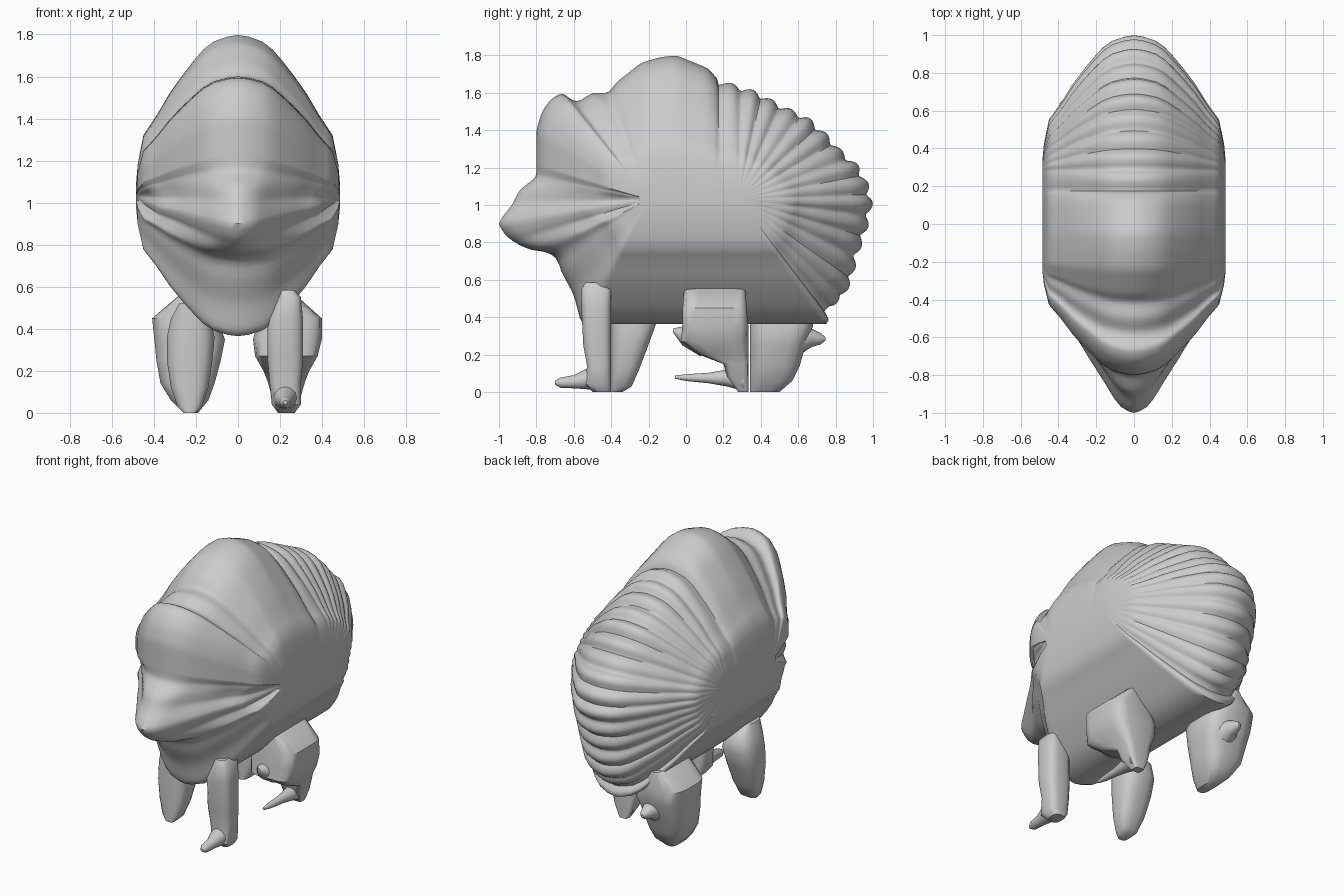
import bpy
import bmesh
import math
from mathutils import Vector

cube = bpy.data.objects.get("Cube")
if cube:
    bpy.data.objects.remove(cube, do_unlink=True)

# One plain grey clay colour for everything
clay = bpy.data.materials.new("grey clay")
clay.use_nodes = True
clay.diffuse_color = (0.6, 0.6, 0.6, 1)
clay.node_tree.nodes["Principled BSDF"].inputs["Base Color"].default_value = clay.diffuse_color


def finish(name, bm, angle):
    """Turn a bmesh into a smooth shaded object."""
    bmesh.ops.remove_doubles(bm, verts=bm.verts, dist=0.0005)
    bmesh.ops.recalc_face_normals(bm, faces=bm.faces)
    mesh = bpy.data.meshes.new(name)
    bm.to_mesh(mesh)
    bm.free()
    mesh.materials.append(clay)
    obj = bpy.data.objects.new(name, mesh)
    bpy.context.collection.objects.link(obj)
    bpy.ops.object.select_all(action='DESELECT')
    obj.select_set(True)
    bpy.context.view_layer.objects.active = obj
    bpy.ops.object.shade_smooth_by_angle(angle=math.radians(angle))
    return obj


def loft(bm, rings):
    """Skin closed rings of points and cap both ends."""
    loops = [[bm.verts.new(p) for p in ring] for ring in rings]
    for a, b in zip(loops, loops[1:]):
        for i in range(len(a)):
            j = (i + 1) % len(a)
            bm.faces.new((a[i], a[j], b[j], b[i]))
    bm.faces.new(loops[0])
    bm.faces.new(loops[-1])


def interpolate(table, t):
    for (t0, v0), (t1, v1) in zip(table, table[1:]):
        if t0 <= t <= t1:
            return v0 + (v1 - v0) * (t - t0) / (t1 - t0)
    return table[-1][1]


# Body: side outline (y, z), from the nose over the back and under the belly
front = [(-1, .9), (-.98, .94), (-.93, 1), (-.89, 1.08), (-.8, 1.15), (-.8, 1.4),
         (-.77, 1.5), (-.72, 1.57), (-.66, 1.6), (-.61, 1.56), (-.58, 1.55),
         (-.5, 1.6), (-.41, 1.6), (-.38, 1.65), (-.24, 1.76), (-.14, 1.79),
         (-.05, 1.8), (.12, 1.73), (.18, 1.66)]
rump = [(.18, 1.66), (.37, 1.6), (.5, 1.53), (.65, 1.46), (.75, 1.37), (.82, 1.29),
        (.92, 1.2), (.97, 1.1), (.99, 1.02), (.96, .87), (.91, .73), (.88, .6),
        (.83, .5), (.76, .46), (.75, .37)]
belly = [(.75, .365), (-.56, .365), (-.6, .52), (-.67, .65), (-.69, .72),
         (-.75, .75), (-.83, .76), (-.9, .79), (-.97, .84), (-1, .9)]


def resample(points, step):
    """Evenly spaced points along a polyline, last point left out."""
    result = []
    for a, b in zip(points, points[1:]):
        a, b = Vector(a), Vector(b)
        count = max(1, round((b - a).length / step))
        result += [a.lerp(b, k / count) for k in range(count)]
    return result


def soften(points):
    last = len(points) - 1
    inner = [(points[i - 1] + points[i] * 2 + points[i + 1]) / 4 for i in range(1, last)]
    return [points[0]] + inner + [points[last]]


# Scalloped folds run along the rump outline
folds = soften(resample(rump, .014))
travel = 0
folded = []
for i, p in enumerate(folds):
    tangent = folds[min(i + 1, len(folds) - 1)] - folds[max(i - 1, 0)]
    normal = Vector((-tangent.y, tangent.x)).normalized()
    folded.append(p + normal * (.03 * abs(math.sin(math.pi * travel / .115)) - .018))
    travel += tangent.length / 2
outline = soften(resample(front, .025)) + folded + soften(resample(belly, .03))

# Half width of the body from the spine (0) to the middle of the flank (1)
half_width = [(0, 0), (.01, .05), (.04, .115), (.09, .165), (.15, .205), (.25, .265),
              (.36, .325), (.5, .388), (.62, .45), (.8, .477), (1, .49)]
depths = [d for d, w in half_width[:-1]]
depths += [.2, .3, .43, .56, .7, .92]
depths.sort()


def body_ring(depth, side):
    ring = []
    scale = 1 - depth
    for p in outline:
        core = Vector((max(-.2, min(.28, p.x)), 1.03))
        q = core + (p - core) * scale
        # The muzzle is slimmer than the rest
        muzzle = max(0, min(1, (-p.x - .76) / .16)) * (p.y < 1.18)
        width = interpolate(half_width, depth) * (1 - .42 * muzzle * scale)
        ring.append((side * width, q.x, q.y))
    return ring


bm = bmesh.new()
loft(bm, [body_ring(d, -1) for d in reversed(depths)] + [body_ring(d, 1) for d in depths[1:]])
finish("body", bm, 50)


# Legs: stacked rounded sections given as (z, x min, x max, y min, y max)
def rounded(u, power):
    return math.copysign(abs(u) ** power, u)


def leg(name, stations, power, sides=16):
    rings = []
    for z, x0, x1, y0, y1 in stations:
        ring = []
        for i in range(sides):
            a = math.tau * (i + .5) / sides
            ring.append(((x0 + x1) / 2 + (x1 - x0) / 2 * rounded(math.cos(a), power),
                         (y0 + y1) / 2 + (y1 - y0) / 2 * rounded(math.sin(a), power), z))
        rings.append(ring)
    bm = bmesh.new()
    loft(bm, rings)
    finish(name, bm, 45)


# Toes and spurs: round tapers along a path of (y, z, radius)
def taper(name, x, path, sides=12):
    rings = []
    for y, z, r in path:
        angles = [math.tau * i / sides for i in range(sides)]
        rings.append([(x + r * math.cos(a), y, z + r * math.sin(a)) for a in angles])
    bm = bmesh.new()
    loft(bm, rings)
    finish(name, bm, 45)


leg("front_left_leg", [(0, .19, .27, -.5, -.4), (.04, .16, .3, -.54, -.4),
                       (.14, .15, .3, -.53, -.4), (.25, .14, .31, -.55, -.4),
                       (.45, .14, .31, -.56, -.4), (.55, .19, .3, -.56, -.4),
                       (.585, .2, .27, -.54, -.42)], .6)
taper("front_left_toe", .225, [(-.45, .08, .07), (-.53, .07, .055), (-.6, .055, .035),
                               (-.67, .05, .028), (-.7, .05, .01)])

leg("front_right_leg", [(0, -.26, -.2, -.4, -.34), (.03, -.29, -.17, -.4, -.29),
                        (.12, -.32, -.14, -.4, -.25), (.25, -.34, -.12, -.4, -.2),
                        (.36, -.34, -.11, -.4, -.16), (.45, -.32, -.13, -.4, -.17),
                        (.52, -.28, -.2, -.4, -.25)], .7)

leg("hind_left_leg", [(0, .2, .26, .28, .335), (.08, .16, .3, .22, .335),
                      (.15, .14, .32, .2, .335), (.2, .12, .34, .07, .335),
                      (.27, .08, .38, -.03, .335), (.35, .07, .4, -.02, .335),
                      (.45, .1, .4, -.02, .325), (.565, .19, .27, -.01, .32)], .4)
taper("hind_left_spur", .2, [(.08, .27, .08), (-.02, .3, .05), (-.07, .33, .01)])
taper("hind_left_toe", .23, [(.31, .07, .065), (.22, .075, .045), (.12, .075, .028),
                             (0, .077, .018), (-.06, .08, .008)])

leg("hind_right_leg", [(0, -.26, -.19, .34, .5), (.06, -.32, -.14, .34, .57),
                       (.14, -.37, -.11, .34, .61), (.25, -.39, -.08, .34, .64),
                       (.35, -.4, -.06, .34, .68), (.45, -.41, -.1, .34, .69),
                       (.56, -.28, -.19, .34, .68)], .6)
taper("hind_right_spur", -.2, [(.58, .28, .1), (.67, .29, .05), (.72, .285, .03), (.745, .285, .01)])
